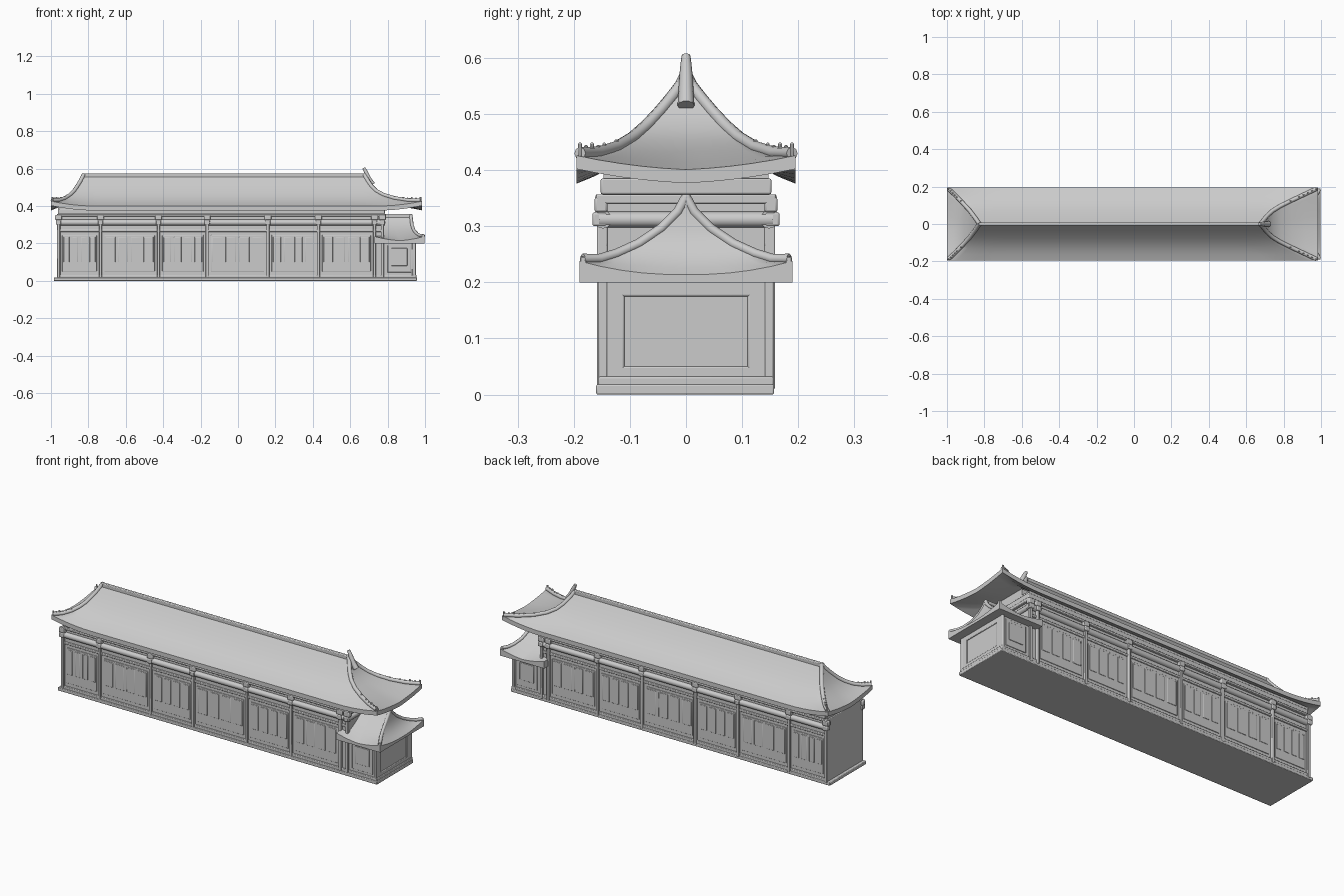
import bpy, bmesh, math
from mathutils import Vector

if "Cube" in bpy.data.objects:
    bpy.data.objects.remove(bpy.data.objects["Cube"])


def finish(name, bm, angle=35):
    bmesh.ops.recalc_face_normals(bm, faces=bm.faces)
    me = bpy.data.meshes.new(name)
    bm.to_mesh(me)
    bm.free()
    ob = bpy.data.objects.new(name, me)
    bpy.context.collection.objects.link(ob)
    bpy.ops.object.select_all(action='DESELECT')
    ob.select_set(True)
    bpy.context.view_layer.objects.active = ob
    bpy.ops.object.shade_smooth_by_angle(angle=math.radians(angle))
    return ob


def add_box(bm, x0, x1, y0, y1, z0, z1):
    vs = bmesh.ops.create_cube(bm, size=1)['verts']
    for v in vs:
        v.co = Vector(((x0 + x1) / 2 + v.co.x * (x1 - x0),
                       (y0 + y1) / 2 + v.co.y * (y1 - y0),
                       (z0 + z1) / 2 + v.co.z * (z1 - z0)))


def boxes(name, items, bevel=0.0):
    bm = bmesh.new()
    for b in items:
        add_box(bm, *b)
    ob = finish(name, bm)
    if bevel:
        m = ob.modifiers.new('soft_edges', 'BEVEL')
        m.width, m.segments = bevel, 2
    return ob


def both_sides(x0, x1, ya, yb, z0, z1):
    return [(x0, x1, -yb, -ya, z0, z1), (x0, x1, ya, yb, z0, z1)]


def roof(name, rows, reach, closed):
    """Loft rectangles (xl, xr, y, z, corner lift) from ridge to eave and underneath."""
    bm = bmesh.new()
    rings = []
    for xl, xr, y, z, lift in rows:
        corners = [(xl, -y), (xr, -y), (xr, y), (xl, y)]
        ring = []
        for i, n in enumerate((40, 10, 40, 10)):
            a, b = Vector(corners[i]), Vector(corners[(i + 1) % 4])
            length = (b - a).length
            for k in range(n):
                p = a.lerp(b, k / n)
                d = min(k / n, 1 - k / n) * length
                ring.append(bm.verts.new((p.x, p.y, z + lift * max(0, 1 - d / reach) ** 2)))
        rings.append(ring)
    for r, s in zip(rings, rings[1:]):
        for i in range(len(r)):
            j = (i + 1) % len(r)
            bm.faces.new((r[i], r[j], s[j], s[i]))
    if closed:
        bm.faces.new(rings[-1])
    return finish(name, bm, 40)


def tube(name, pts, r0, r1, sides=8):
    bm = bmesh.new()
    rings = []
    for i, p in enumerate(pts):
        d = (Vector(pts[min(i + 1, len(pts) - 1)]) - Vector(pts[max(i - 1, 0)])).normalized()
        u = d.cross(Vector((0, 0, 1))).normalized()
        w = u.cross(d)
        r = r0 + (r1 - r0) * i / (len(pts) - 1)
        rings.append([bm.verts.new(Vector(p) + r * (math.cos(t) * u + math.sin(t) * w))
                      for t in (2 * math.pi * k / sides for k in range(sides))])
    for a, b in zip(rings, rings[1:]):
        for k in range(sides):
            bm.faces.new((a[k], a[(k + 1) % sides], b[(k + 1) % sides], b[k]))
    bm.faces.new(rings[0])
    bm.faces.new(rings[-1])
    return finish(name, bm, 50)


# plinth and wall core
boxes('plinth', [(-.985, .957, -.16, .157, 0, .018)], .003)
boxes('hall_walls', [(-.962, .775, -.147, .147, .01, .40)])
boxes('end_gable', [(.70, .775, -.09, .09, .38, .435)])
boxes('porch_walls', [(.76, .945, -.148, .148, .01, .21)])
boxes('left_end_wall', [(-.968, -.95, -.154, .154, .01, .357)], .003)

# horizontal rails on both long walls and on the right end
rails = []
for z0, z1, out in ((.015, .032, .155), (.262, .275, .154), (.345, .357, .161)):
    rails += both_sides(-.968, .78, .14, out, z0, z1)
rails.append((.77, .79, -.16, .16, .34, .357))
rails.append((-.955, .785, -.152, .152, .357, .385))
boxes('wall_rails', rails, .003)
for side in (-1, 1):
    tube('round_beam', [(-.968, side * .148, .312), (.785, side * .148, .312)], .016, .016, 12)
tube('end_round_beam', [(.775, -.155, .312), (.775, .155, .312)], .014, .014, 12)

# columns with bracket capitals
cols = [-.96, -.735, -.425, -.165, .16, .43, .73, .772]
posts, caps = [], []
for x in cols:
    posts += both_sides(x - .008, x + .008, .14, .159, .01, .35)
    caps += both_sides(x - .014, x + .014, .14, .167, .30, .325)
    caps += both_sides(x - .018, x + .018, .14, .163, .325, .352)
boxes('columns', posts, .003)
boxes('capitals', caps, .004)

# window frames and panes in each bay
frames, panes = [], []
for a, b in zip(cols[:6], cols[1:7]):
    a, b = a + .02, b - .02
    frames += both_sides(a, b, .14, .150, .05, .245)
    w = (b - a) / 4
    for k in range(4):
        panes += both_sides(a + w * k + .008, a + w * (k + 1) - .008, .14, .152, .10, .235)
frames += both_sides(.80, .925, .14, .151, .045, .19)
panes += both_sides(.82, .905, .14, .154, .08, .175)
boxes('window_frames', frames, .002)
boxes('window_panes', panes, .002)

# porch corner posts and end panel frame
porch = both_sides(.935, .951, .14, .156, .01, .205) + both_sides(.93, .950, .11, .15, .02, .2)
porch += [(.93, .950, -.15, .15, .175, .205), (.93, .954, -.156, .156, .01, .032),
          (.93, .950, -.15, .15, .02, .05)]
porch += both_sides(.775, .95, .14, .154, .015, .032)
boxes('porch_frame', porch, .003)

# main hipped roof, hollow underneath
main = [(-.83, .68, .001, .566, 0), (-.839, .69, .015, .548, 0), (-.85, .703, .032, .526, 0),
        (-.865, .72, .052, .502, 0), (-.882, .745, .075, .477, 0), (-.905, .785, .1, .453, .002),
        (-.933, .845, .13, .431, .006), (-.965, .915, .163, .413, .014), (-1, .983, .195, .40, .026)]
under = [(a, b, y, z - .024, l) for a, b, y, z, l in reversed(main)]
roof('main_roof', main + under, .24, False)

# porch roof, closed underneath
porch_rows = [(.74, .930, .001, .348, 0), (.738, .933, .02, .322, 0), (.737, .937, .05, .292, 0),
              (.735, .947, .09, .263, .002), (.733, .963, .13, .241, .006),
              (.731, .980, .16, .226, .012), (.73, .998, .19, .214, .024), (.73, .998, .19, .2, 0)]
roof('porch_roof', porch_rows, .17, True)

# hip ridges along the roof corners
for side in (-1, 1):
    for name, rows, ends, r in (('main_hip', main, (0, 1), .011), ('porch_hip', porch_rows[:7], (1,), .009)):
        for e in ends:
            s = -1 if e else 1
            path = [(row[e] + s * .006, side * max(row[2] - .006, 0), row[3] + row[4] + .004) for row in rows]
            tube(name, path, r, r)

# ridge beams
boxes('main_ridge', [(-.83, .68, -.009, .009, .55, .575)], .004)
boxes('porch_ridge', [(.76, .932, -.008, .008, .33, .357)], .004)

# upswept finial at the right ridge end
tube('ridge_finial', [(.72, 0, .515), (.70, 0, .545), (.688, 0, .572), (.680, 0, .59), (.672, 0, .604)],
     .015, .008, 10)

# small figures along the hip ends
bm = bmesh.new()
for side in (-1, 1):
    for e in (0, 1):
        a, b = main[6], main[8]
        for k in range(7):
            t = k / 6
            x = a[e] + (b[e] - a[e]) * t + (-.008 if e else .008)
            y = side * (a[2] + (b[2] - a[2]) * t - .006)
            h = .449 if k else .455
            add_box(bm, x - .005, x + .005, y - .0035, y + .0035, .42, h - .004 * (k % 2))
    add_box(bm, .982, .998, side * .183 - .006, side * .183 + .006, .22, .246)
    add_box(bm, .73, .745, side * .183 - .005, side * .183 + .005, .21, .228)
figures = finish('hip_figures', bm)
figures.modifiers.new('soft_edges', 'BEVEL').width = .002
